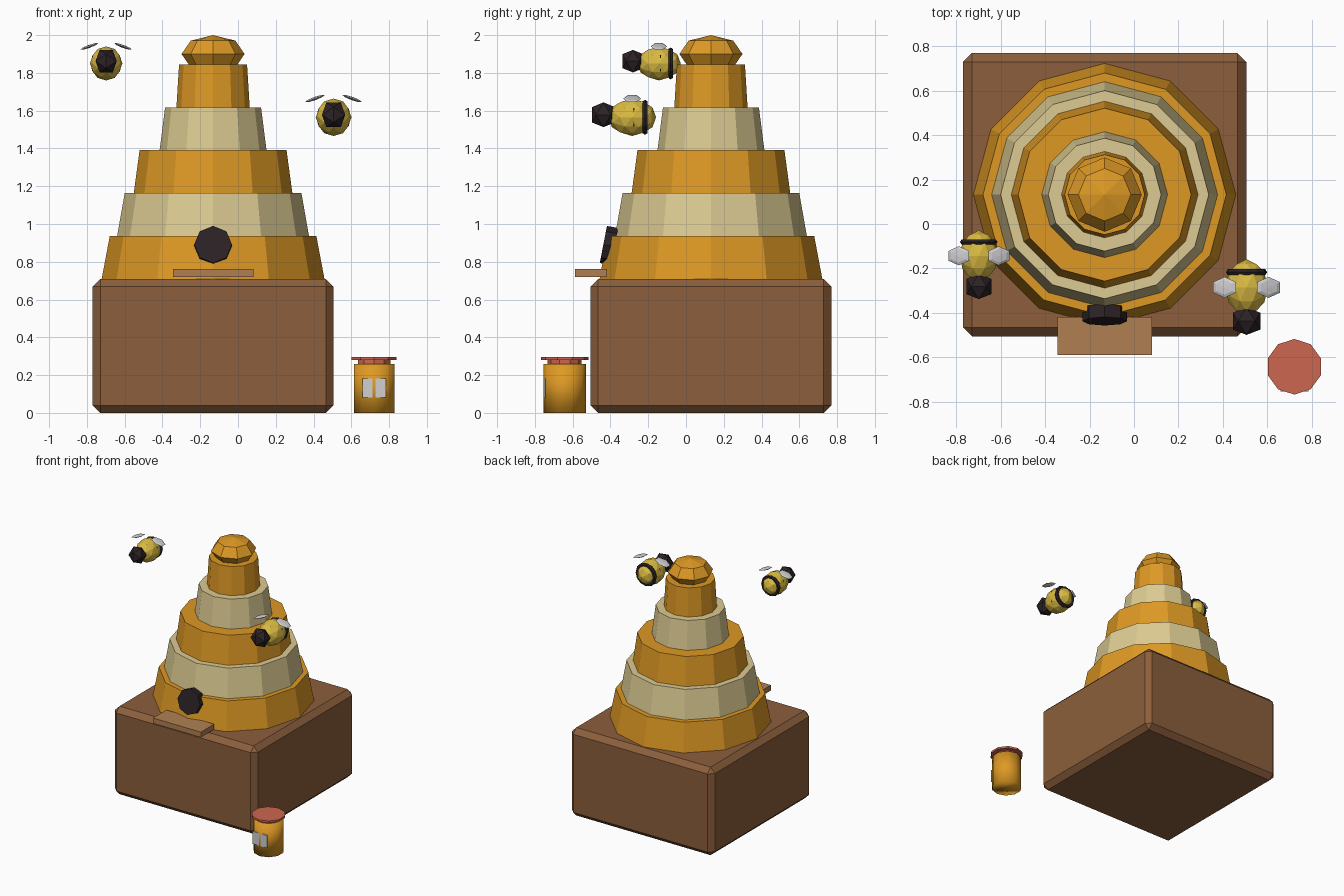
import bpy, bmesh, math
from mathutils import Matrix, Vector

cube = bpy.data.objects.get("Cube")
if cube:
    bpy.data.objects.remove(cube, do_unlink=True)


def material(name, rgb):
    lin = [((c / 255 + 0.055) / 1.055) ** 2.4 for c in rgb] + [1.0]
    m = bpy.data.materials.new(name)
    m.use_nodes = True
    m.diffuse_color = lin
    m.node_tree.nodes["Principled BSDF"].inputs["Base Color"].default_value = lin
    return m


AMBER = material("amber", (222, 153, 36))
CREAM = material("cream", (220, 203, 146))
BROWN = material("brown wood", (140, 95, 60))
BOARD = material("light wood", (176, 128, 82))
DARK = material("near black", (44, 34, 37))
RED = material("lid red", (205, 102, 80))
PALE = material("label white", (208, 208, 208))
YELLOW = material("bee yellow", (217, 186, 66))
WING = material("wing grey", (206, 206, 209))


def build(name, mat, bm, matrix=Matrix(), smooth=False):
    bmesh.ops.transform(bm, matrix=matrix, verts=bm.verts)
    bmesh.ops.recalc_face_normals(bm, faces=bm.faces)
    for f in bm.faces:
        f.smooth = smooth
    me = bpy.data.meshes.new(name)
    bm.to_mesh(me)
    bm.free()
    me.materials.append(mat)
    ob = bpy.data.objects.new(name, me)
    bpy.context.collection.objects.link(ob)
    return ob


def box(name, mat, centre, size):
    bm = bmesh.new()
    bmesh.ops.create_cube(bm, size=1)
    return build(name, mat, bm, Matrix.Translation(centre) @ Matrix.Diagonal((*size, 1)))


def tube(name, mat, centre, r1, r2, depth, sides, turn=Matrix(), smooth=False):
    # closed cylinder or cone slice with a corner on the y axis
    bm = bmesh.new()
    bmesh.ops.create_cone(bm, cap_ends=True, segments=sides, radius1=r1, radius2=r2,
                          depth=depth, matrix=Matrix.Rotation(math.pi / 2, 4, "Z"))
    # align the first corner with +y whatever the generator's start angle
    v = bm.verts[:][0].co
    spin = Matrix.Rotation(math.pi / 2 - math.atan2(v.y, v.x), 4, "Z")
    return build(name, mat, bm, Matrix.Translation(centre) @ turn @ spin, smooth)


def ball(name, mat, centre, radii, segments=8, rings=4, turn=Matrix()):
    bm = bmesh.new()
    bmesh.ops.create_uvsphere(bm, u_segments=segments, v_segments=rings, radius=1)
    return build(name, mat, bm,
                 Matrix.Translation(centre) @ turn @ Matrix.Diagonal((*radii, 1)))


def gem(name, mat, centre, radii, level):
    # icosphere turned so that an edge, not a corner, faces up
    bm = bmesh.new()
    bmesh.ops.create_icosphere(bm, subdivisions=level, radius=1)
    return build(name, mat, bm, Matrix.Translation(centre) @ Matrix.Diagonal((*radii, 1))
                 @ Matrix.Rotation(math.radians(-31.72), 4, "Y"))


def ring(name, mat, centre, major, minor, around=12, section=6):
    # hoop around the y axis
    bm = bmesh.new()
    loops = []
    for i in range(around):
        a = math.tau * i / around
        loop = []
        for j in range(section):
            b = math.tau * j / section
            r = major + minor * math.cos(b)
            loop.append(bm.verts.new((r * math.cos(a), minor * math.sin(b), r * math.sin(a))))
        loops.append(loop)
    for i in range(around):
        p, q = loops[i], loops[(i + 1) % around]
        for j in range(section):
            k = (j + 1) % section
            bm.faces.new((p[j], p[k], q[k], q[j]))
    return build(name, mat, bm, Matrix.Translation(centre))


# Wooden base with chamfered edges
CX, CY = -0.132, 0.132
base = box("wooden_base", BROWN, (CX, CY, 0.354), (1.274, 1.274, 0.708))
bevel = base.modifiers.new("chamfer", "BEVEL")
bevel.width = 0.04
bevel.segments = 1

# Stacked tapering hive tiers
tiers = [(0.59, 0.547), (0.508, 0.468), (0.42, 0.389), (0.283, 0.254), (0.194, 0.18)]
STEP = 0.2275
for i, (low, high) in enumerate(tiers):
    tube(f"hive_tier_{i + 1}", CREAM if i % 2 else AMBER,
         (CX, CY, 0.708 + STEP * (i + 0.5)), low, high, STEP, 12)
ball("hive_cap", AMBER, (CX, CY, 1.9), (0.167, 0.167, 0.1))

# Entrance and landing board
tube("hive_entrance", DARK, (CX, -0.408, 0.886), 0.1, 0.1, 0.06, 8,
     Matrix.Rotation(math.radians(79), 4, "X"))
box("landing_board", BOARD, (CX, -0.503, 0.741), (0.426, 0.17, 0.043))

# Honey jar
JX, JY = 0.721, -0.642
tube("honey_jar", AMBER, (JX, JY, 0.13), 0.113, 0.113, 0.26, 10, smooth=True)
tube("jar_neck", RED, (JX, JY, 0.27), 0.09, 0.09, 0.03, 10)
tube("jar_lid", RED, (JX, JY, 0.289), 0.125, 0.125, 0.016, 10)
box("jar_label", PALE, (JX, -0.748, 0.131), (0.126, 0.009, 0.1))


# Bees, each built around its body centre
def bee(tag, centre, s):
    c = Vector(centre)

    def at(x, y, z):
        return c + Vector((x, y, z)) * s

    def size(*r):
        return [v * s for v in r]

    gem(f"{tag}_bee_body", YELLOW, c, size(0.086, 0.115, 0.09), 2)
    gem(f"{tag}_bee_head", DARK, at(0, -0.138, 0.012), size(0.066, 0.066, 0.07), 1)
    for n, y in (("middle", 0.008), ("rear", 0.062)):
        ring(f"{tag}_bee_{n}_stripe", DARK, at(0, y, 0), 0.07 * s, 0.014 * s)
    for n, d in (("left", 1), ("right", -1)):
        ball(f"{tag}_bee_{n}_wing", WING, at(0.09 * d, 0, 0.09), size(0.058, 0.043, 0.008),
             6, 4, Matrix.Rotation(math.radians(20 * d), 4, "Y"))


bee("upper", (-0.698, -0.143, 1.85), 1.0)
bee("lower", (0.506, -0.285, 1.565), 1.1)
